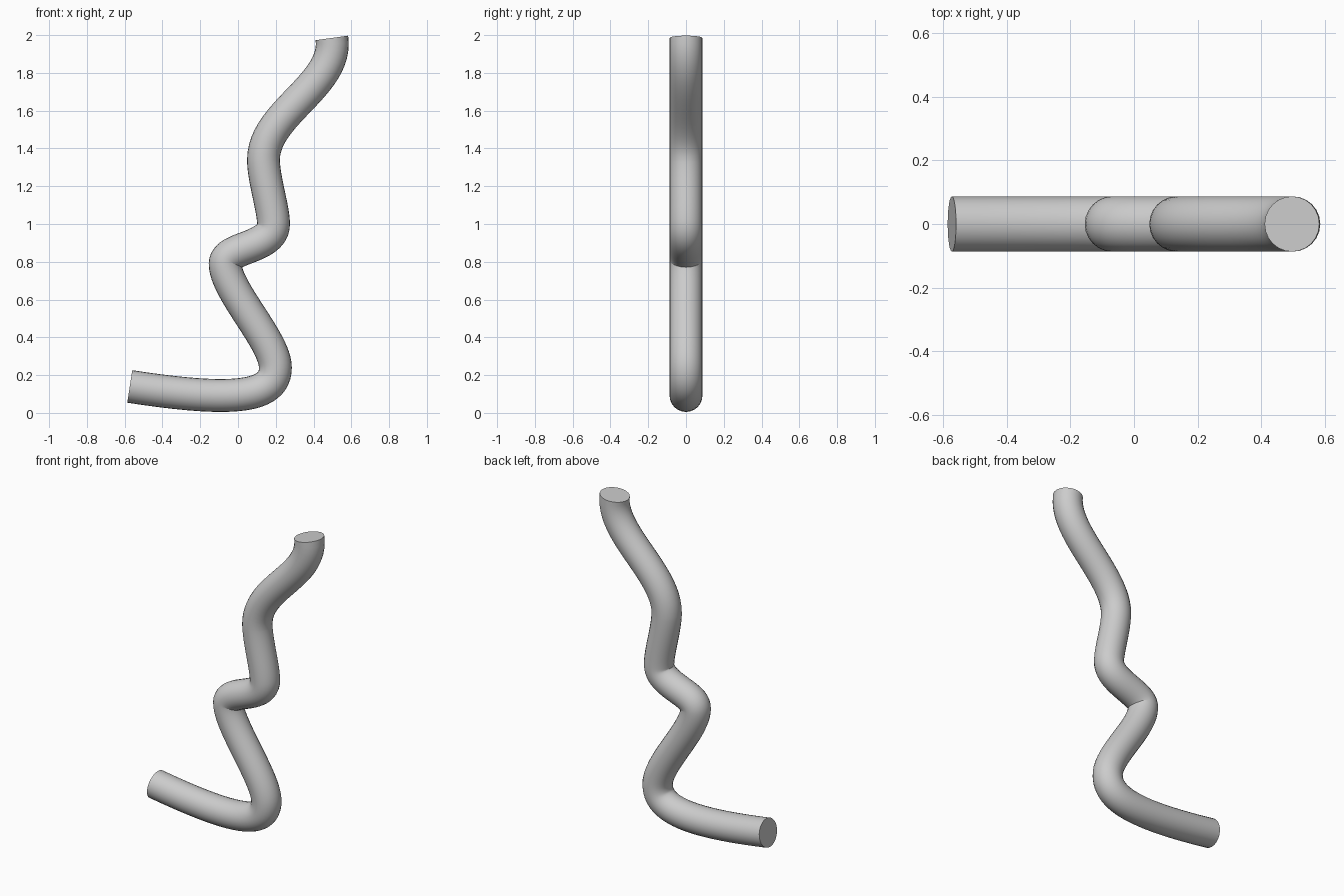
import bpy
import math
from mathutils import Vector

cube = bpy.data.objects.get("Cube")
if cube:
    bpy.data.objects.remove(cube, do_unlink=True)

# Plain grey material
grey = bpy.data.materials.new("plain grey")
grey.use_nodes = True
colour = (0.6, 0.6, 0.6, 1)
grey.diffuse_color = colour
grey.node_tree.nodes["Principled BSDF"].inputs["Base Color"].default_value = colour

# Centre line in the xz plane: (point, incoming handle offset, outgoing handle offset)
path = [
    ((-0.573, 0.14), (-0.1, 0.015), (0.55, -0.085)),
    ((0.198, 0.24), (0, -0.16), (0, 0.14)),
    ((-0.068, 0.79), (0, -0.14), (0, 0.09)),
    ((0.188, 1.0), (0, -0.13), (0, 0.08)),
    ((0.135, 1.34), (0, -0.1), (0, 0.25)),
    ((0.497, 1.985), (0.035, -0.25), (-0.014, 0.1)),
]

curve = bpy.data.curves.new("bent_tube", "CURVE")
curve.dimensions = "3D"
curve.twist_mode = "MINIMUM"
curve.resolution_u = 24
curve.bevel_depth = 0.087
curve.bevel_resolution = 10
curve.use_fill_caps = True
spline = curve.splines.new("BEZIER")
spline.bezier_points.add(len(path) - 1)
for bp, (point, back, ahead) in zip(spline.bezier_points, path):
    co = Vector((point[0], 0, point[1]))
    bp.handle_left_type = bp.handle_right_type = "FREE"
    bp.co = co
    bp.handle_left = co + Vector((back[0], 0, back[1]))
    bp.handle_right = co + Vector((ahead[0], 0, ahead[1]))
curve.materials.append(grey)

# Sweep to a mesh, smooth sides with crisp flat ends
tube = bpy.data.objects.new("bent_tube", curve)
bpy.context.collection.objects.link(tube)
bpy.ops.object.select_all(action="DESELECT")
tube.select_set(True)
bpy.context.view_layer.objects.active = tube
bpy.ops.object.convert(target="MESH")
bpy.ops.object.shade_smooth_by_angle(angle=math.radians(40))
